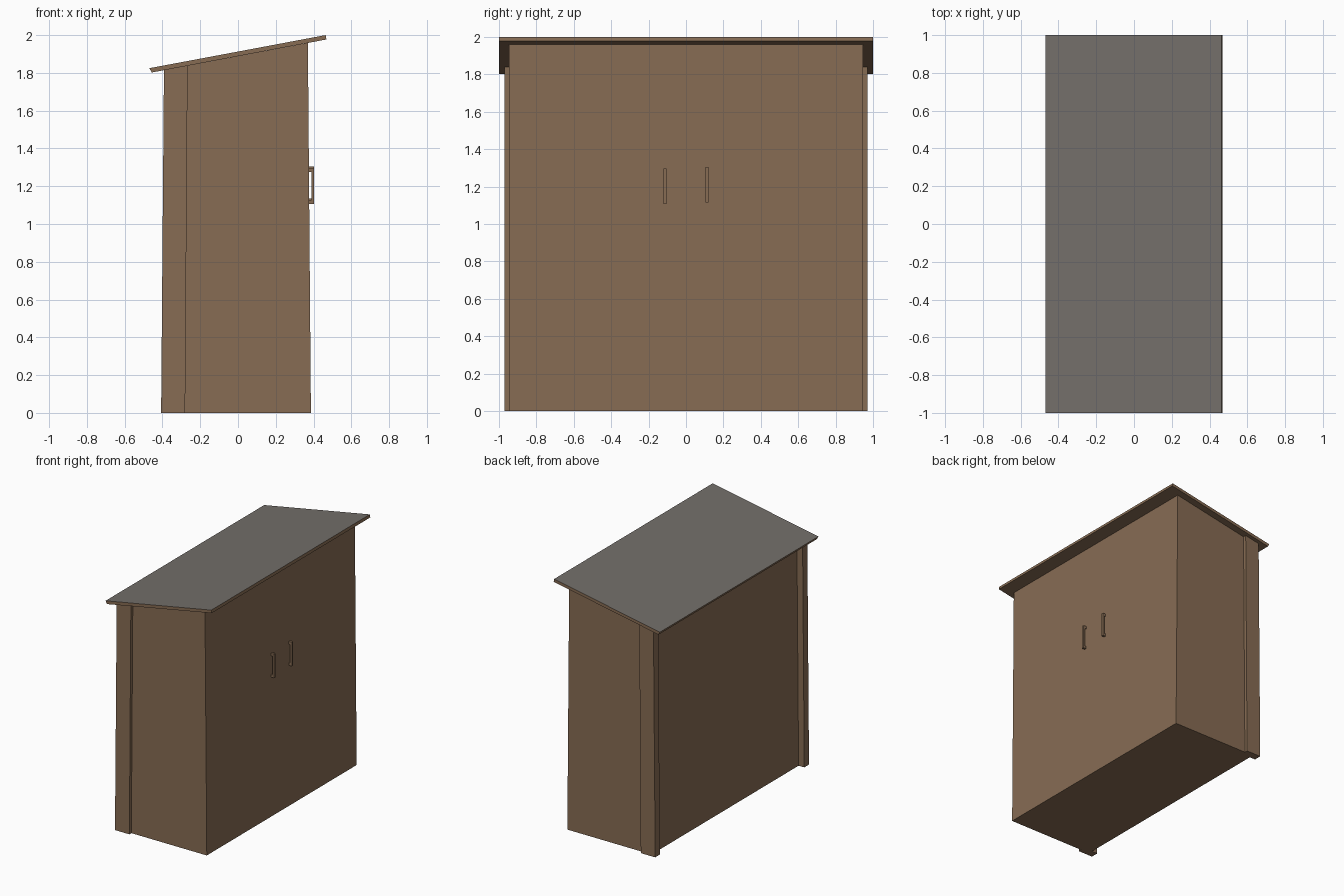
import bpy, bmesh

if "Cube" in bpy.data.objects:
    bpy.data.objects.remove(bpy.data.objects["Cube"])


def material(name, rgb):
    m = bpy.data.materials.new(name)
    m.diffuse_color = (*rgb, 1.0)
    m.use_nodes = True
    m.node_tree.nodes["Principled BSDF"].inputs["Base Color"].default_value = m.diffuse_color
    return m


WOOD = material("brown wood", (0.242, 0.150, 0.088))
FELT = material("grey roofing felt", (0.172, 0.158, 0.143))


def extrude_y(name, outline, y0, y1):
    """Extrude an (x, z) outline along y from y0 to y1."""
    bm = bmesh.new()
    face = bm.faces.new([bm.verts.new((x, y0, z)) for x, z in outline])
    moved = bmesh.ops.extrude_face_region(bm, geom=[face])["geom"]
    verts = [g for g in moved if isinstance(g, bmesh.types.BMVert)]
    bmesh.ops.translate(bm, vec=(0, y1 - y0, 0), verts=verts)
    bmesh.ops.recalc_face_normals(bm, faces=bm.faces)
    mesh = bpy.data.meshes.new(name)
    bm.to_mesh(mesh)
    bm.free()
    mesh.materials.append(WOOD)
    ob = bpy.data.objects.new(name, mesh)
    bpy.context.collection.objects.link(ob)
    return ob


def under_roof(x):
    return 1.802 + (x + 0.457) * 0.189


def panel(name, base, top, y0, y1):
    """Upright board, slightly leaning, cut to the slope of the roof."""
    (a, b), (c, d) = base, top
    return extrude_y(name, [(a, 0), (b, 0), (d, under_roof(d)),
                            (c, under_roof(c))], y0, y1)


# Pent roof: felt on the top face, wood elsewhere
roof = extrude_y("roof", [(-0.457, 1.802), (0.468, 1.977),
                          (0.464, 2.0), (-0.469, 1.825)], -1.0, 1.0)
roof.data.materials.append(FELT)
for p in roof.data.polygons:
    if p.normal.z > 0.5:
        p.material_index = 1

# Side walls, rear posts, doors and handles on both sides
for side, s in (("left", -1), ("right", 1)):
    panel(side + "_wall", (-0.357, 0.322), (-0.342, 0.306), s * 0.915, s * 0.945)
    panel(side + "_rear_post", (-0.407, -0.28), (-0.392, -0.267), s * 0.91, s * 0.97)
    panel(side + "_door", (0.322, 0.386), (0.306, 0.37), 0.0, s * 0.945)

    z0 = 1.11 + s * 0.004
    z1 = z0 + 0.19
    y = s * 0.112
    extrude_y(side + "_handle", [
        (0.365, z0), (0.403, z0), (0.403, z1), (0.365, z1),
        (0.365, z1 - 0.02), (0.388, z1 - 0.02),
        (0.388, z0 + 0.02), (0.365, z0 + 0.02)], y - 0.009, y + 0.009)

# Recessed back panel and floor
panel("back_panel", (-0.357, -0.33), (-0.342, -0.315), -0.915, 0.915)
extrude_y("floor", [(-0.33, 0), (0.322, 0), (0.322, 0.04), (-0.33, 0.04)],
          -0.915, 0.915)
